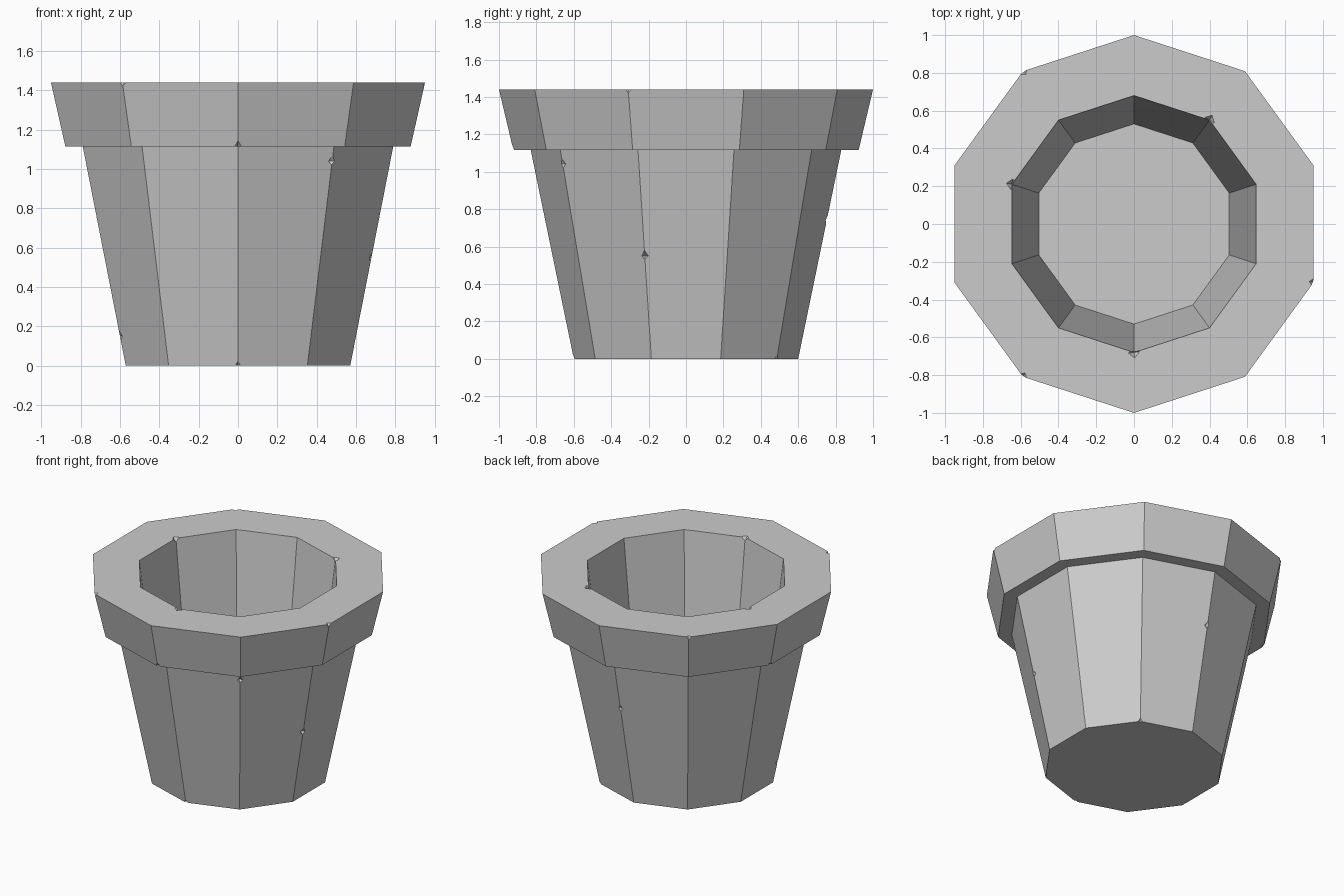
import bpy, bmesh
from math import cos, sin, pi, radians
from mathutils import Matrix

if "Cube" in bpy.data.objects:
    bpy.data.objects.remove(bpy.data.objects["Cube"])

SIDES = 10


def ring_point(i, r, z):
    a = -pi / 2 + 2 * pi * i / SIDES
    return (r * cos(a), r * sin(a), z)


def add_object(name, bm):
    bmesh.ops.recalc_face_normals(bm, faces=bm.faces)
    mesh = bpy.data.meshes.new(name)
    bm.to_mesh(mesh)
    bm.free()
    ob = bpy.data.objects.new(name, mesh)
    bpy.context.collection.objects.link(ob)
    return ob


# Flower pot: ten-sided profile from the outer base, over the rim, to the inner floor
profile = [(0.60, 0), (0.83, 1.115), (0.923, 1.115), (1.0, 1.44), (0.68, 1.44), (0.53, 0.2)]
bm = bmesh.new()
rings = [[bm.verts.new(ring_point(i, r, z)) for i in range(SIDES)] for r, z in profile]
for low, high in zip(rings, rings[1:]):
    for i in range(SIDES):
        j = (i + 1) % SIDES
        bm.faces.new((low[i], low[j], high[j], high[i]))
bm.faces.new(rings[0])
bm.faces.new(rings[-1])
pot = add_object("flower_pot", bm)

# Small chips along the edges: (corner number, radius, height)
chips = [
    (9, 1.005, 1.445), (2, 1.005, 1.445), (6, 1.005, 1.445),   # rim top
    (0, 0.93, 1.11), (7, 0.93, 1.11),                          # rim underside
    (1, 0.825, 1.04), (2, 0.723, 0.55), (5, 0.763, 0.74),      # body edges
    (8, 0.641, 0.15), (0, 0.61, -0.006), (4, 0.61, -0.006),    # lower body and base
    (0, 0.68, 1.445), (4, 0.68, 1.445), (7, 0.68, 1.445),      # opening
]
bm = bmesh.new()
for i, r, z in chips:
    place = Matrix.Translation(ring_point(i, r, z)) @ Matrix.Rotation(radians(36 * i + 7), 4, 'Z')
    for s in (1, -1):
        bmesh.ops.create_cone(bm, segments=4, radius1=0.034, radius2=0, depth=0.034,
                              matrix=place @ Matrix.Rotation(0 if s > 0 else pi, 4, 'X')
                              @ Matrix.Translation((0, 0, 0.017)))
bmesh.ops.remove_doubles(bm, verts=bm.verts, dist=0.0005)
cutter = add_object("chip_cutter", bm)
cutter.hide_render = True

# Cut the chips and drop the helper
mod = pot.modifiers.new("chips", 'BOOLEAN')
mod.operation = 'DIFFERENCE'
mod.solver = 'EXACT'
mod.object = cutter
bpy.context.view_layer.objects.active = pot
pot.select_set(True)
bpy.ops.object.modifier_apply(modifier=mod.name)
bpy.data.objects.remove(cutter)
